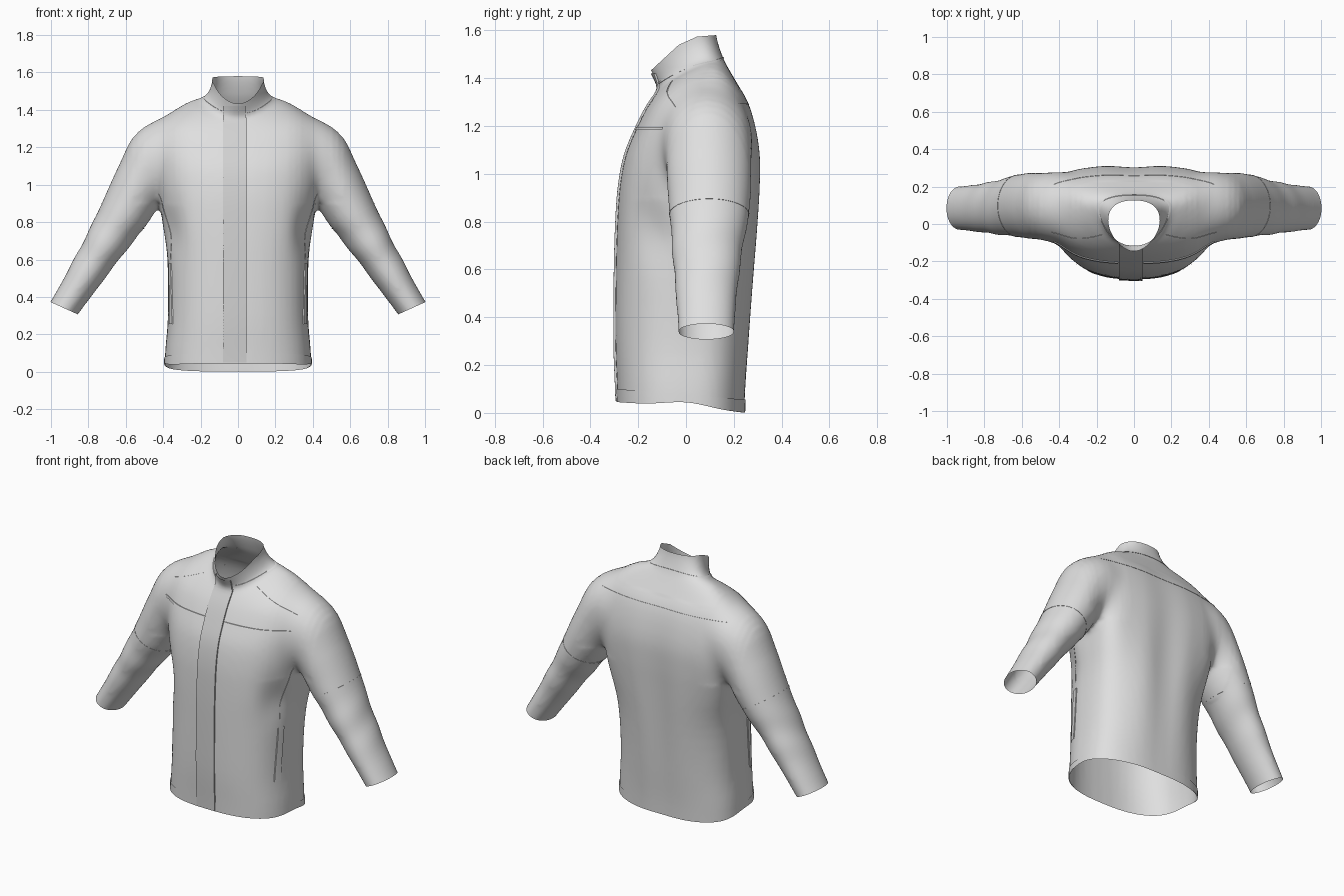
import bpy, bmesh, math
from mathutils import Vector
from mathutils.bvhtree import BVHTree

if "Cube" in bpy.data.objects:
    bpy.data.objects.remove(bpy.data.objects["Cube"])


def material(name, v):
    m = bpy.data.materials.new(name)
    m.diffuse_color = (v, v, v, 1)
    m.use_nodes = True
    m.node_tree.nodes["Principled BSDF"].inputs["Base Color"].default_value = m.diffuse_color
    return m


CLOTH = material("light grey cloth", 0.74)
TRIM = material("mid grey placket", 0.64)


def add_object(name, bm, mat, angle=50):
    me = bpy.data.meshes.new(name)
    bm.to_mesh(me)
    bm.free()
    ob = bpy.data.objects.new(name, me)
    bpy.context.collection.objects.link(ob)
    me.materials.clear()
    me.materials.append(mat)
    bpy.ops.object.select_all(action='DESELECT')
    ob.select_set(True)
    bpy.context.view_layer.objects.active = ob
    bpy.ops.object.shade_smooth_by_angle(angle=math.radians(angle))
    return ob


def refine(rows, n):
    """Catmull-Rom interpolation of rows of ring parameters."""
    out = []
    for i in range(len(rows) - 1):
        a, b, c, d = (rows[max(i - 1, 0)], rows[i], rows[i + 1],
                      rows[min(i + 2, len(rows) - 1)])
        for k in range(n):
            t = k / n
            out.append([0.5 * (2 * q + (r - p) * t + (2 * p - 5 * q + 4 * r - s) * t * t
                               + (3 * q - p - 3 * r + s) * t ** 3)
                        for p, q, r, s in zip(a, b, c, d)])
    return out + [list(rows[-1])]


def loft(bm, rings):
    vs = [[bm.verts.new(p) for p in r] for r in rings]
    n = len(vs[0])
    for a, b in zip(vs, vs[1:]):
        for i in range(n):
            j = (i + 1) % n
            bm.faces.new((a[i], a[j], b[j], b[i]))
    bm.faces.new(vs[0][::-1])
    bm.faces.new(vs[-1])


def spow(v, e):
    return math.copysign(abs(v) ** e, v)


def bell(v, c, w):
    return math.exp(-((v - c) / w) ** 2)


# torso and collar rings: front z, front y, back z, back y, half width, side lift, squareness
TORSO = [(-.12, -.283, -.12, .242, .393, 0, 2.6), (.08, -.288, .08, .248, .39, 0, 2.6),
         (.3, -.296, .3, .263, .375, 0, 2.6), (.6, -.294, .6, .283, .378, 0, 2.6),
         (.8, -.288, .8, .296, .405, 0, 2.6), (.95, -.277, .95, .305, .425, 0, 2.6),
         (1.08, -.252, 1.08, .306, .445, 0, 2.6), (1.19, -.207, 1.2, .288, .465, 0, 2.6),
         (1.265, -.17, 1.3, .258, .44, .03, 2.5), (1.31, -.142, 1.38, .213, .36, .035, 2.4),
         (1.342, -.12, 1.44, .178, .255, .035, 2.2), (1.362, -.113, 1.485, .155, .178, .025, 2.0),
         (1.43, -.147, 1.58, .126, .141, .01, 1.7), (1.52, -.185, 1.7, .12, .14, 0, 1.6)]
# sleeve rings: x, z, half width, centre y, half depth
SLEEVE = [(.26, 1.2, .185, .085, .17), (.40, 1.155, .19, .09, .19),
          (.505, 1.03, .152, .095, .182), (.60, .86, .135, .098, .17),
          (.70, .70, .113, .09, .15), (.82, .51, .094, .085, .13),
          (.93, .34, .08, .085, .118), (1.0, .23, .08, .085, .118)]

bm = bmesh.new()
N = 48
rings = []
for zf, yf, zb, yb, hw, lift, n in refine(TORSO, 4):
    yc = (yf + yb) / 2 + .035
    nb = max(n, 2.1) + 1.8 * bell(zf, 1.0, .3)      # flatter across the upper back
    ring = []
    for i in range(N):
        c, s = math.cos(2 * math.pi * i / N), math.sin(2 * math.pi * i / N)
        e = 2 / nb if s > 0 else 2 / n
        y = yc + spow(s, e) * ((yb - yc) if s > 0 else (yc - yf))
        f = (y - yf) / (yb - yf)
        ring.append((hw * spow(c, e), y, zf + (zb - zf) * f + lift * c * c))
    rings.append(ring)
loft(bm, rings)

spine = refine(SLEEVE, 4)
for side in (1, -1):
    rings = []
    for k, (x, z, w, yc, d) in enumerate(spine):
        a, b = spine[max(k - 1, 0)], spine[min(k + 1, len(spine) - 1)]
        t = Vector((b[0] - a[0], b[1] - a[1])).normalized()
        ring = []
        for i in range(32):
            u = 2 * math.pi * i / 32
            o = w * math.cos(u)
            ring.append((side * (x - t.y * o), yc + d * math.sin(u), z + t.x * o))
        rings.append(ring)
    loft(bm, rings)
bmesh.ops.recalc_face_normals(bm, faces=bm.faces)

# fuse torso and sleeves into one cloth surface
src = add_object("jacket_source", bm, CLOTH)
mod = src.modifiers.new("fuse", 'REMESH')
mod.mode = 'VOXEL'
mod.voxel_size = 0.013
fused = bpy.data.meshes.new_from_object(
    src.evaluated_get(bpy.context.evaluated_depsgraph_get()))
bpy.data.objects.remove(src)
bm = bmesh.new()
bm.from_mesh(fused)


def relax(verts, times):
    for _ in range(times):
        bmesh.ops.smooth_vert(bm, verts=verts, factor=0.5,
                              use_axis_x=True, use_axis_y=True, use_axis_z=True)


relax(bm.verts, 5)
# blend the armholes into the chest and shoulders
for w in (.14, .11, .08):
    relax([v for v in bm.verts if v.co.z > .9
           and abs(abs(v.co.x) - .42) < w], 14)

# soft folds: back drape, side dents below the armpits, faint sleeve creases
for v in bm.verts:
    x, y, z = v.co
    ax = abs(x)
    if y > .12 and ax < .42 and z < 1.35:
        v.co.y -= .006 * math.cos(x * 2 * math.pi / .3) * bell(z, .7, .55) * bell(ax, 0, .35)
    if y < .1 and ax < .45 and z < 1.1:
        k = bell(ax, .36, .07) * bell(z, .76, .13) * bell(y, -.14, .12)
        v.co.y += .025 * k
        v.co.x -= math.copysign(.015 * k, x)
    if ax > .52:
        s = .57 * ax - .82 * z
        v.co += v.normal * .0025 * math.sin(s * 28 + y * 12) * bell(z, .68, .16)


def cut(co, no, faces=None):
    """Slice with a plane and drop everything on the normal's side."""
    fs = list(bm.faces) if faces is None else faces
    es = {e for f in fs for e in f.edges}
    vs = {v for f in fs for v in f.verts}
    bmesh.ops.bisect_plane(bm, geom=list(vs) + list(es) + fs, dist=1e-6, plane_co=co,
                           plane_no=no, clear_outer=True)


cut((0, .247, 0), (0, -.085, -1))                       # hem opening
cut((0, -.147, 1.432), (0, -.92, 1))                    # collar rim, front to back
cut((0, 0, 1.553), (0, -.45, 1))
cut((0, .126, 1.58), (0, -.08, 1))
for side in (1, -1):                                    # cuff openings
    cut((side * .93, 0, .34), (side * .41, 0, -.91),
        [f for f in bm.faces if side * f.calc_center_median().x > .6
         and f.calc_center_median().z < .6])
for v in bm.verts:                                      # hem rises at the sides
    if v.co.z < .25:
        v.co.z += .025 * bell(v.co.y, .0, .13) * (1 - v.co.z / .25)
tree = BVHTree.FromBMesh(bm)
hem = bm.copy()
add_object("jacket_body", bm, CLOTH)

# hem band: raised copy of the lowest strip
bm = hem
cut((0, .247, .055), (0, .085, 1))
bm.normal_update()
for v in bm.verts:
    v.co += v.normal * .004
add_object("hem_band", bm, CLOTH)


def strip(name, ray, length, across=2, off=.004, mat=CLOTH):
    """Raised plate on the cloth; ray(u, v) gives an inner origin and direction."""
    bm = bmesh.new()
    cols = [(0, 0)] + [(i / across, off) for i in range(across + 1)] + [(1, 0)]
    rows = []
    for j in range(length + 1):
        row = []
        for u, o in cols:
            org, d = ray(u, j / length)
            d = Vector(d).normalized()
            hit = tree.ray_cast(Vector(org), d, .7)[0]
            row.append(None if hit is None else bm.verts.new(hit + d * o))
        rows.append(row)
    for a, b in zip(rows, rows[1:]):
        for i in range(len(cols) - 1):
            q = (a[i], a[i + 1], b[i + 1], b[i])
            if None not in q:
                bm.faces.new(q)
    bmesh.ops.recalc_face_normals(bm, faces=bm.faces)
    add_object(name, bm, mat, 35)


def lerp(a, b, t):
    return a + (b - a) * t


# front placket from hem to collar
strip("front_placket", lambda u, v: ((lerp(-.08, .04, u), 0, lerp(.05, 1.42, v)), (0, -1, 0)),
      90, 6, .008, TRIM)
strip("placket_edge", lambda u, v: ((lerp(.036, .046, u), 0, lerp(.05, 1.36, v)), (0, -1, 0)),
      90, 1, .009, TRIM)
# back yoke seam
strip("back_yoke_seam", lambda u, v: ((lerp(-.43, .43, v), .08, 1.29 + .005 * u), (0, 1, 0)),
      50, 1, .002)


# collar base seam
def collar_ray(u, v):
    a = 2 * math.pi * v
    z = 1.428 + .055 * math.sin(a) + .02 * math.cos(a) ** 2 + .006 * u
    return (0, .03, z), (math.cos(a), math.sin(a), 0)


strip("collar_seam", collar_ray, 64, 1, .003)

for s, tag in ((1, "left"), (-1, "right")):
    x0 = .05 if s > 0 else .085
    strip(tag + "_chest_seam",
          lambda u, v: ((s * lerp(x0, .43, v), 0.02, 1.183 + .012 * u), (0, -1, 0)), 30, 1, .005)
    strip(tag + "_shoulder_seam",
          lambda u, v: ((s * lerp(.17, .44, v), .06, lerp(1.385, 1.275, v) + .005 * u),
                        (0, -1, 0)), 24, 1, .002)
    strip(tag + "_pocket_welt",
          lambda u, v: ((0, lerp(-.145, -.105, u) + .03 * v, lerp(.255, .58, v)), (s, 0, 0)),
          24, 3, .006)
    strip(tag + "_side_seam",
          lambda u, v: ((0, -.1 + .06 * max(0, v - .3) + .005 * u, lerp(.6, .95, v)), (s, 0, 0)),
          24, 1, .002)

    # elbow seam circling the sleeve
    def elbow_ray(u, v):
        a = 2 * math.pi * v
        k = .006 * u
        return ((s * (.615 + .5 * k), .095, .835 - .86 * k),
                (s * .86 * math.cos(a), math.sin(a), .5 * math.cos(a)))

    strip(tag + "_elbow_seam", elbow_ray, 40, 1, .002)
